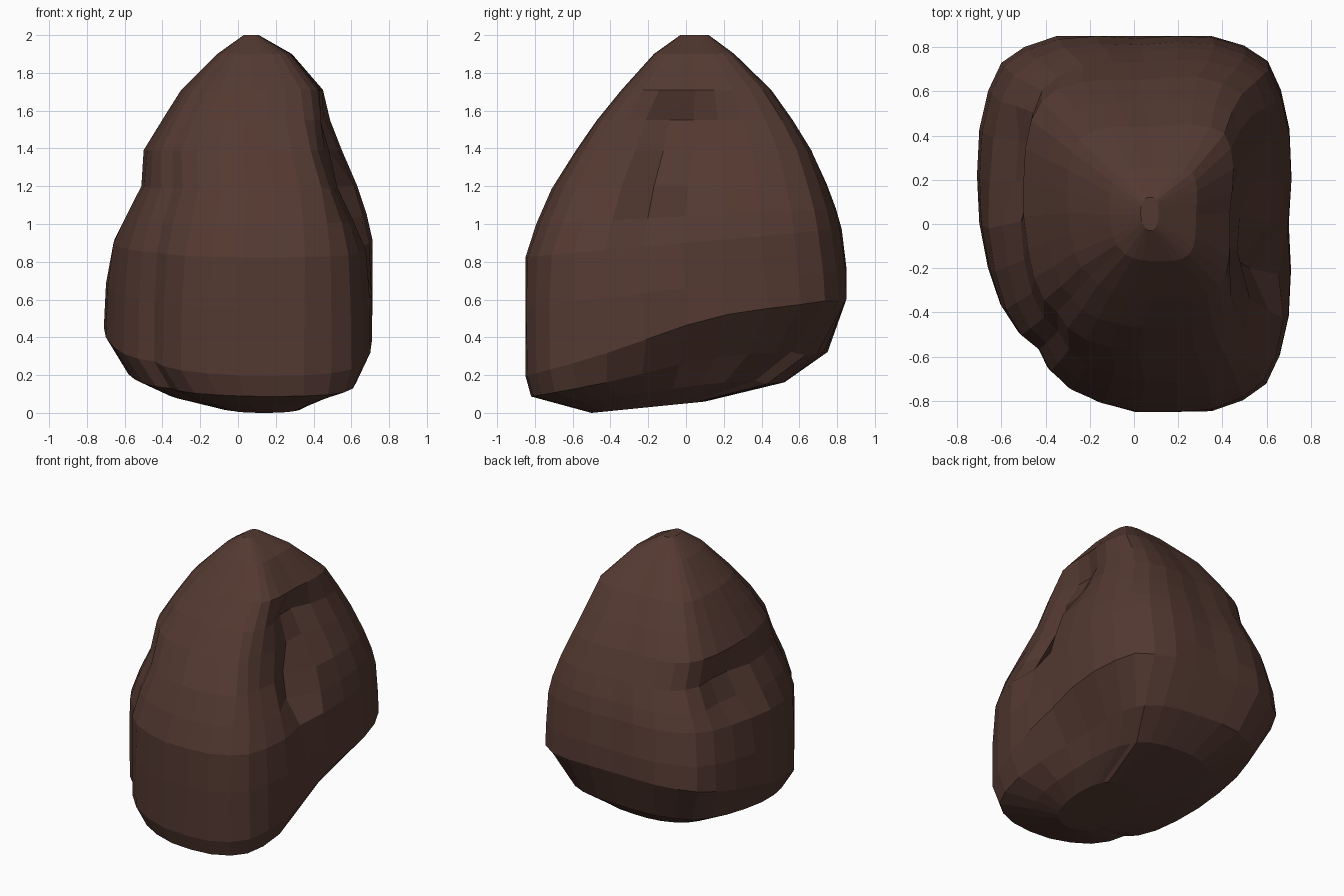
import bpy, bmesh, math

if "Cube" in bpy.data.objects:
    bpy.data.objects.remove(bpy.data.objects["Cube"])

STEPS = 8                       # facets along each of the four sides
# Rings from the base up: mid height, tilt (rise per y), left, right, front, back,
# squareness, corner strength
RINGS = [
    (0.05, 0.10, -0.10, 0.34, -0.50, 0.10, 2.5, 0.0),
    (0.11, 0.10, -0.38, 0.50, -0.66, 0.52, 2.7, 0.6),
    (0.21, 0.15, -0.58, 0.66, -0.81, 0.74, 3.0, 0.9),
    (0.40, 0.24, -0.70, 0.70, -0.84, 0.85, 3.0, 1.0),
    (0.66, 0.12, -0.69, 0.70, -0.85, 0.84, 3.0, 0.9),
    (0.90, 0.09, -0.66, 0.70, -0.85, 0.81, 3.0, 0.6),
    (1.04, 0.05, -0.60, 0.67, -0.79, 0.78, 3.1, 0.4),
    (1.20, 0.02, -0.52, 0.62, -0.71, 0.73, 3.2, 0.3),
    (1.39, 0.00, -0.50, 0.54, -0.58, 0.65, 3.6, 0.3),
    (1.55, 0.00, -0.40, 0.48, -0.47, 0.55, 4.0, 0.2),
    (1.71, 0.00, -0.30, 0.44, -0.34, 0.44, 4.0, 0.2),
    (1.90, 0.00, -0.11, 0.28, -0.17, 0.25, 4.0, 0.0),
    (2.00, 0.00, 0.03, 0.11, -0.03, 0.12, 2.5, 0.0),
]


def square_point(i):
    """Point i on the outline of a square, counter-clockwise from the right side."""
    side, k = divmod(i, STEPS)
    u = 2 * k / STEPS - 1
    return [(1, u), (-u, 1), (-1, -u), (u, -1)][side]


def bump(y, z, y0, z0, wy, wz):
    return math.exp(-((y - y0) / wy) ** 2 - ((z - z0) / wz) ** 2)


def ring_point(index, i):
    z0, tilt, left, right, front, back, n, strength = RINGS[index]
    p, q = square_point(i)
    # each corner is fuller or leaner than the plain rounded square
    if q > 0 and p > 0:
        corner = 0.09 if index > 2 else -0.04
    elif q > 0:
        corner = 0.08 * strength
    elif p > 0:
        corner = 0.08 * strength
    else:
        corner = -0.12 - 0.08 * strength
    k = (1 + corner * abs(p * q)) / (abs(p) ** n + abs(q) ** n) ** (1 / n)
    x = (left + right) / 2 + (right - left) / 2 * p * k
    y = (front + back) / 2 + (back - front) / 2 * q * k
    y = max(-0.85, min(0.85, y))
    z = z0 + tilt * y
    if p > 0.9:
        # gully and hollow under the ridge on the right, with a leaner front shoulder
        x -= 0.15 * bump(y, z, -0.18, 1.10, 0.10, 0.22)
        x -= 0.12 * bump(y, z, -0.02, 1.49, 0.19, 0.13)
        x -= 0.08 * bump(y, z, -0.40, 1.20, 0.20, 0.25)
        # undercut along the lower right
        if index in (1, 2, 3):
            w = bump(y, 0, 0.15, 0, 0.48, 1)
            x -= (0, 0.06, 0.13, 0)[index] * w
            z += (0, 0.03, 0.06, 0.07)[index] * w
    elif p < -0.7:
        # overhung hollow on the left
        x += 0.11 * bump(y, z, 0.28, 1.12, 0.18, 0.14)
    return x, y, z


# Rock: rings lofted into a faceted boulder
SIDES = 4 * STEPS
bm = bmesh.new()
loops = [[bm.verts.new(ring_point(r, i)) for i in range(SIDES)] for r in range(len(RINGS))]
for a, b in zip(loops, loops[1:]):
    for i in range(SIDES):
        j = (i + 1) % SIDES
        bm.faces.new((a[i], a[j], b[j], b[i]))
bm.faces.new(loops[0][::-1])
bm.faces.new(loops[-1])
bmesh.ops.recalc_face_normals(bm, faces=bm.faces)
low = min(v.co.z for v in bm.verts)
for v in loops[0]:
    v.co.z -= low

mesh = bpy.data.meshes.new("rock")
bm.to_mesh(mesh)
bm.free()
brown = bpy.data.materials.new("dark brown stone")
brown.diffuse_color = (0.088, 0.041, 0.031, 1)
brown.use_nodes = True
brown.node_tree.nodes["Principled BSDF"].inputs["Base Color"].default_value = brown.diffuse_color
mesh.materials.append(brown)
rock = bpy.data.objects.new("rock", mesh)
bpy.context.collection.objects.link(rock)
